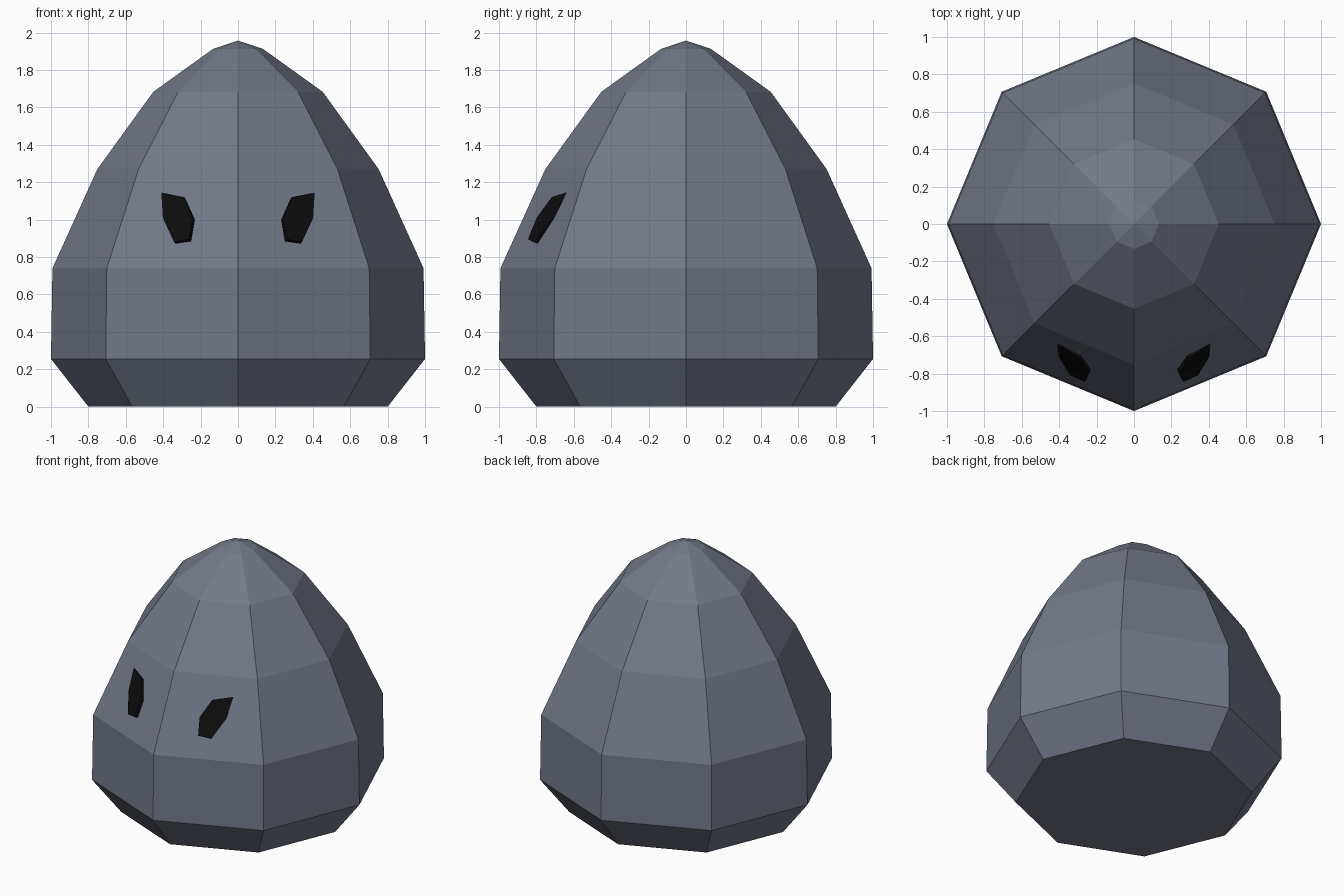
import bpy, bmesh, math
from mathutils import Vector

if "Cube" in bpy.data.objects:
    bpy.data.objects.remove(bpy.data.objects["Cube"])


def material(name, rgb):
    m = bpy.data.materials.new(name)
    m.diffuse_color = (*rgb, 1)
    m.use_nodes = True
    m.node_tree.nodes["Principled BSDF"].inputs["Base Color"].default_value = m.diffuse_color
    return m


def finish(name, bm, mat):
    bmesh.ops.recalc_face_normals(bm, faces=bm.faces[:])
    me = bpy.data.meshes.new(name)
    bm.to_mesh(me)
    bm.free()
    me.materials.append(mat)
    ob = bpy.data.objects.new(name, me)
    bpy.context.collection.objects.link(ob)
    return ob


slate = material("slate", (0.17, 0.19, 0.25))
black = material("black", (0.004, 0.004, 0.004))

# Body: eight-sided rings (radius, height) closed by a flat base and a low point
SIDES = 8
profile = [(0.80, 0.0), (1.0, 0.255), (0.992, 0.74),
           (0.752, 1.27), (0.453, 1.683), (0.133, 1.913)]
bm = bmesh.new()
rings = []
for r, z in profile:
    angles = [2 * math.pi * i / SIDES for i in range(SIDES)]
    rings.append([bm.verts.new((r * math.cos(a), r * math.sin(a), z)) for a in angles])
bm.faces.new(rings[0])
apex = bm.verts.new((0, 0, 1.957))
for i in range(SIDES):
    j = (i + 1) % SIDES
    for low, high in zip(rings, rings[1:]):
        bm.faces.new((low[i], low[j], high[j], high[i]))
    bm.faces.new((rings[-1][i], rings[-1][j], apex))
finish("body", bm, slate)

# Eyes: thin slanted plates lying on the two front facets
outline = [(0.41, 1.145), (0.402, 1.01), (0.342, 0.89),
           (0.263, 0.88), (0.243, 1.01), (0.29, 1.12)]
outline[2:4] = [(0.342, 0.88), (0.263, 0.895)]
inward = Vector((-0.546, 1, -0.497)).normalized() * 0.05
for side, name in ((1, "right_eye"), (-1, "left_eye")):
    bm = bmesh.new()
    front = bm.faces.new([bm.verts.new((x, 0.546 * x + 0.497 * z - 1.433, z))
                          for x, z in outline])
    back = bmesh.ops.extrude_face_region(bm, geom=[front], use_keep_orig=True)
    moved = [v for v in back["geom"] if isinstance(v, bmesh.types.BMVert)]
    bmesh.ops.translate(bm, verts=moved, vec=inward)
    for v in bm.verts:
        v.co.x *= side
    finish(name, bm, black)
